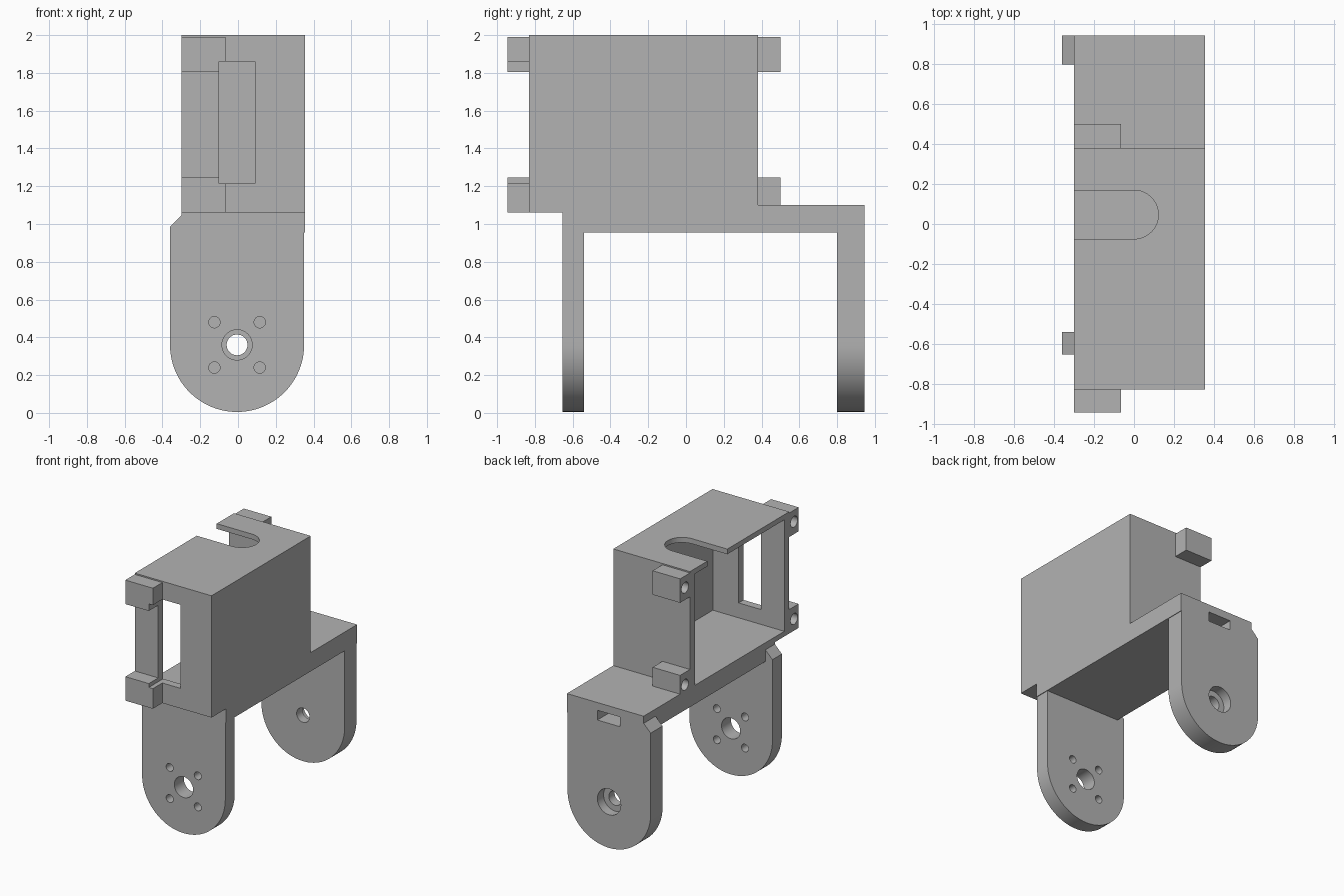
import bpy, bmesh, math
from mathutils import Vector

cube = bpy.data.objects.get("Cube")
if cube:
    bpy.data.objects.remove(cube, do_unlink=True)

grey = bpy.data.materials.new("plain grey")
grey.use_nodes = True
COLOUR = (0.45, 0.45, 0.45, 1)
grey.diffuse_color = COLOUR
grey.node_tree.nodes["Principled BSDF"].inputs["Base Color"].default_value = COLOUR


def prism(name, outline, axis, lo, hi):
    """Extrude a 2D outline along an axis; the outline uses the other two axes in order."""
    def place(a, b, c):
        return {"x": Vector((c, a, b)), "y": Vector((a, c, b)), "z": Vector((a, b, c))}[axis]
    bm = bmesh.new()
    face = bm.faces.new([bm.verts.new(place(a, b, lo)) for a, b in outline])
    ext = bmesh.ops.extrude_face_region(bm, geom=[face])
    moved = [v for v in ext["geom"] if isinstance(v, bmesh.types.BMVert)]
    bmesh.ops.translate(bm, verts=moved, vec=place(0, 0, hi - lo))
    bmesh.ops.recalc_face_normals(bm, faces=bm.faces)
    mesh = bpy.data.meshes.new(name)
    bm.to_mesh(mesh)
    bm.free()
    mesh.materials.append(grey)
    obj = bpy.data.objects.new(name, mesh)
    bpy.context.collection.objects.link(obj)
    return obj


def box(name, x, y, z):
    return prism(name, [(x[0], y[0]), (x[1], y[0]), (x[1], y[1]), (x[0], y[1])], "z", *z)


def arc(a, b, r, start=0, end=360, steps=48):
    count = steps if end - start == 360 else steps + 1
    angles = [math.radians(start + (end - start) * i / steps) for i in range(count)]
    return [(a + r * math.cos(t), b + r * math.sin(t)) for t in angles]


def combine(target, other, operation):
    """Merge or cut with another solid, then remove that solid."""
    other.hide_render = True
    mod = target.modifiers.new("combine", "BOOLEAN")
    mod.operation = operation
    mod.solver = "EXACT"
    mod.object = other
    bpy.context.view_layer.objects.active = target
    bpy.ops.object.modifier_apply(modifier=mod.name)
    bpy.data.objects.remove(other, do_unlink=True)


LEFT, RIGHT = -0.30, 0.355      # housing sides
FRONT, BACK = -0.83, 0.38       # housing ends
AXLE = (-0.005, 0.36)           # pivot centre in x, z

# Housing and base plate
bracket = box("servo_bracket", (LEFT, RIGHT), (FRONT, BACK), (1.06, 2.0))
solids = [box("base_plate", (LEFT, RIGHT), (-0.655, 0.945), (0.955, 1.10))]

# Legs with rounded feet and one chamfered shoulder
leg = arc(*AXLE, 0.355, 180, 360) + [(0.35, 1.06), (-0.285, 1.06), (-0.36, 0.985)]
solids.append(prism("front_leg", leg, "y", -0.655, -0.54))
solids.append(prism("back_leg", leg, "y", 0.80, 0.945))

# Mounting tabs, set slightly into the housing ends
for y in ((-0.945, FRONT + 0.03), (BACK - 0.03, 0.50)):
    for z in ((1.06, 1.245), (1.805, 1.99)):
        solids.append(box("mounting_tab", (LEFT, -0.065), y, z))
for solid in solids:
    combine(bracket, solid, "UNION")

# Cavity open to one side, front window and rounded cable notch in the top
cuts = [
    box("cavity", (-0.5, 0.31), (FRONT + 0.06, BACK - 0.06), (1.10, 1.96)),
    box("window", (-0.10, 0.09), (-1.1, -0.74), (1.215, 1.86)),
    prism("notch", arc(0, 0.047, 0.122, -90, 90) + [(-0.5, 0.169), (-0.5, -0.075)], "z", 1.9, 2.1),
    box("tie_slot", (-0.10, 0.095), (0.80, 1.1), (0.965, 1.04)),
]

# Screw holes in the tabs
for y in (-0.89, 0.44):
    for z in (1.15, 1.90):
        cuts.append(prism("tab_hole", arc(y, z, 0.042, steps=32), "x", -0.5, -0.13))

# Pivot holes: plain in front, stepped at the back
cuts.append(prism("front_pivot", arc(*AXLE, 0.08), "y", -0.8, -0.4))
cuts.append(prism("back_pivot", arc(*AXLE, 0.055), "y", 0.7, 1.1))
cuts.append(prism("counterbore", arc(*AXLE, 0.10), "y", 0.87, 1.1))

# Four small horn screw holes in the front leg
for dx in (-0.12, 0.12):
    for dz in (-0.12, 0.12):
        hole = arc(AXLE[0] + dx, AXLE[1] + dz, 0.03, steps=24)
        cuts.append(prism("horn_hole", hole, "y", -0.8, -0.4))
for cut in cuts:
    combine(bracket, cut, "DIFFERENCE")

# Smooth curved walls, crisp edges
bpy.ops.object.select_all(action="DESELECT")
bracket.select_set(True)
bpy.context.view_layer.objects.active = bracket
bpy.ops.object.shade_smooth_by_angle(angle=math.radians(30))
